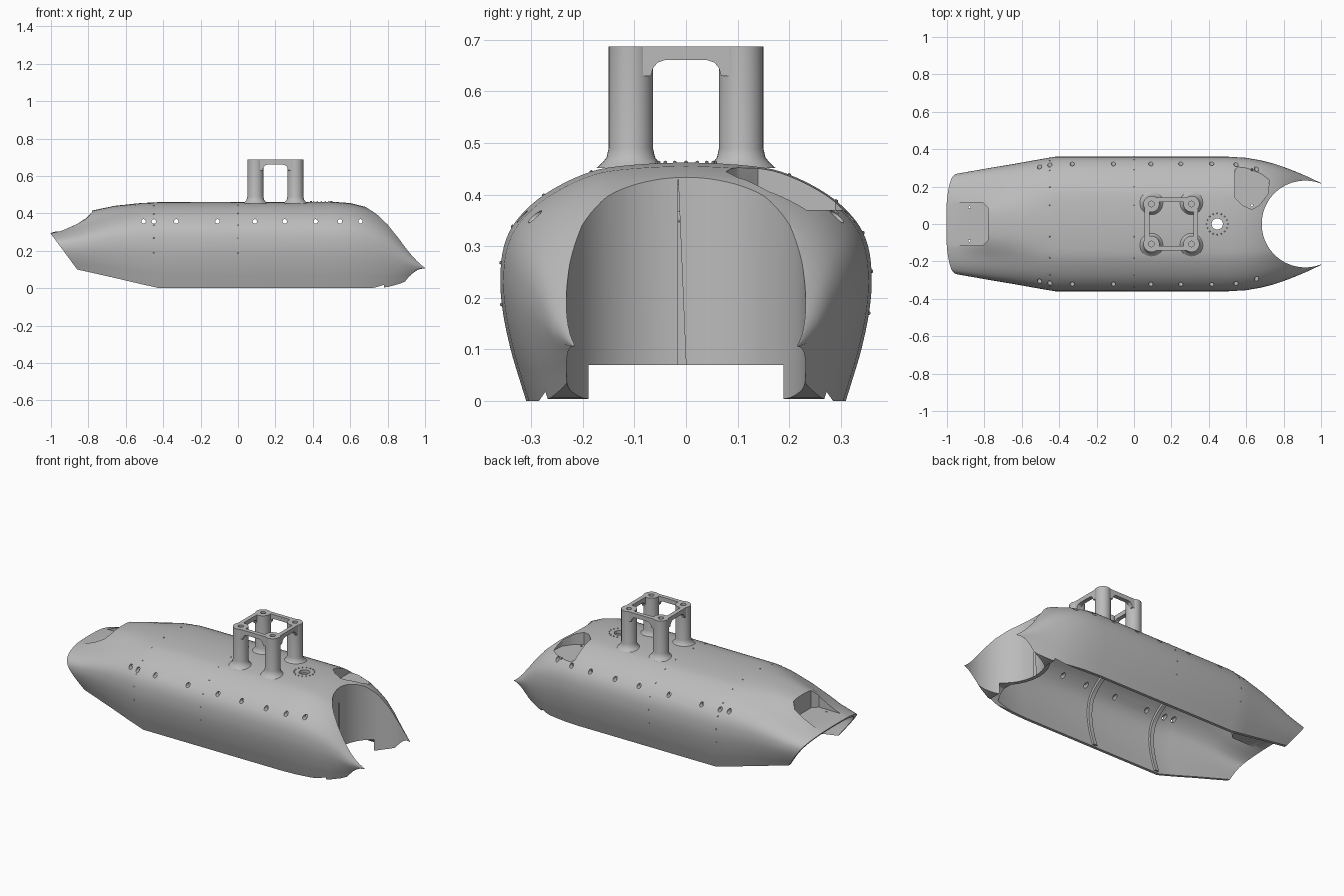
import bpy, bmesh, math
from mathutils import Vector, Matrix

if "Cube" in bpy.data.objects:
    bpy.data.objects.remove(bpy.data.objects["Cube"])

grey = bpy.data.materials.new("hull grey")
grey.use_nodes = True
grey.diffuse_color = (0.5, 0.5, 0.5, 1)
grey.node_tree.nodes["Principled BSDF"].inputs["Base Color"].default_value = (0.5, 0.5, 0.5, 1)


# ---- helpers ----
def finish(name, bm):
    bmesh.ops.recalc_face_normals(bm, faces=bm.faces)
    mesh = bpy.data.meshes.new(name)
    bm.to_mesh(mesh)
    bm.free()
    mesh.materials.append(grey)
    obj = bpy.data.objects.new(name, mesh)
    bpy.context.collection.objects.link(obj)
    return obj


def bridge_rings(name, rings):
    """Closed solid through rings of equal length."""
    bm = bmesh.new()
    loops = [[bm.verts.new(p) for p in ring] for ring in rings]
    n = len(loops[0])
    for a, b in zip(loops, loops[1:]):
        for i in range(n):
            j = (i + 1) % n
            bm.faces.new((a[i], a[j], b[j], b[i]))
    bm.faces.new(loops[0])
    bm.faces.new(loops[-1])
    return finish(name, bm)


def prism(name, outline, axis, lo, hi):
    """Extrude a 2D outline along x, y or z."""
    place = {"x": lambda p, t: (t, p[0], p[1]),
             "y": lambda p, t: (p[0], t, p[1]),
             "z": lambda p, t: (p[0], p[1], t)}[axis]
    return bridge_rings(name, [[place(p, t) for p in outline] for t in (lo, hi)])


def circle(cx, cy, r, n=24):
    return [(cx + r * math.cos(math.tau * i / n), cy + r * math.sin(math.tau * i / n))
            for i in range(n)]


def boolean(obj, tool, operation="DIFFERENCE"):
    mod = obj.modifiers.new("boolean", "BOOLEAN")
    mod.operation, mod.solver, mod.object = operation, "EXACT", tool
    bpy.context.view_layer.objects.active = obj
    bpy.ops.object.modifier_apply(modifier=mod.name)
    bpy.data.objects.remove(tool)


def smooth(obj, angle=30):
    bpy.ops.object.select_all(action="DESELECT")
    obj.select_set(True)
    bpy.context.view_layer.objects.active = obj
    bpy.ops.object.shade_smooth_by_angle(angle=math.radians(angle))


def spline(pts, steps=4):
    """Smooth curve through points, ending flat at the crown."""
    p = [Vector(q) for q in pts]
    p = [2 * p[0] - p[1]] + p + [Vector((-p[-2].x, p[-2].y))]
    out = []
    for i in range(1, len(p) - 2):
        a, b, c, d = p[i - 1:i + 3]
        for s in range(steps):
            t = s / steps
            out.append(b + (c - a) * t / 2 + (2 * a - 5 * b + 4 * c - d) * t * t / 2
                       + (3 * b - a - 3 * c + d) * t ** 3 / 2)
    return out + [p[-2]]


# ---- hull sections: x, half width, bottom, top, crown hump ----
STATIONS = [(-1.04, .25, .14, .285, 0), (-.94, .27, .118, .312, 0),
            (-.86, .284, .1, .335, .02), (-.78, .298, .082, .37, .045),
            (-.66, .318, .055, .415, .025), (-.52, .343, .022, .45, .005),
            (-.42, .36, 0, .46, 0), (.5, .36, 0, .462, 0), (.6, .354, 0, .455, 0),
            (.68, .34, 0, .435, 0), (.74, .325, 0, .408, 0), (.8, .305, .006, .372, 0),
            (.86, .282, .022, .31, 0), (.92, .257, .046, .228, 0), (1, .219, .098, .115, 0)]
HALF = spline([(.86, 0), (.9, .1), (.945, .22), (.985, .37), (1, .51), (.98, .65),
               (.91, .76), (.765, .865), (.555, .95), (.36, .985), (0, 1)])


def section(x, inset=0):
    s = STATIONS[0] if x < STATIONS[0][0] else STATIONS[-1]
    for a, b in zip(STATIONS, STATIONS[1:]):
        if a[0] <= x <= b[0]:
            t = (x - a[0]) / (b[0] - a[0])
            s = [u + (v - u) * t for u, v in zip(a, b)]
    _, w, low, top, hump = s
    pts = []
    for p in HALF:
        y = p.x * (w - inset)
        z = low + p.y * (top - inset - low) + hump * math.exp(-(y / .14) ** 4)
        pts.append((x, y, z))
    if inset:  # the inside runs out through the open bottom
        pts.insert(0, (x, pts[0][1], low - .1))
    return pts + [(x, -y, z) for _, y, z in reversed(pts[:-1])]


def loft(name, lo, hi, inset=0):
    xs = [lo] + [s[0] for s in STATIONS if lo < s[0] < hi] + [hi]
    return bridge_rings(name, [section(x, inset) for x in xs])


# ---- openings shared by the hull and its cavity ----
NOTCH = (.915, 0)


def tail_pocket(grow=0):
    x0, x1, y = -1.2, -.78 + grow, .115 + grow
    c = .03
    return prism("tail_pocket_cutter", [(x0, -y), (x1 - c, -y), (x1, c - y), (x1, y - c),
                                        (x1 - c, y), (x0, y)], "z", .303 - grow, .6)


def side_pocket(grow=0):
    pts = [(.54, .14), (.58, .1), (.63, .078), (.67, .1), (.715, .16), (.725, .24),
           (.70, .29), (.65, .31), (.56, .31), (.54, .29)]
    k = 1 + grow * 8
    return prism("side_pocket_cutter", [(.63 + (x - .63) * k, .2 + (y - .2) * k)
                                        for x, y in pts], "z", .37 - grow, .6)


# ---- cavity, leaving walls around the pockets and the notch ----
cavity = loft("cavity_cutter", -1.1, .72, .02)
boolean(cavity, prism("notch_wall", circle(*NOTCH, .255, 64), "z", -.3, .7))
boolean(cavity, tail_pocket(.015))
boolean(cavity, side_pocket(.015))

# ---- hull ----
hull = loft("hull_shell", -1.04, 1)
boolean(hull, cavity)
boolean(hull, prism("notch_cutter", circle(*NOTCH, .232, 96), "z", -.3, .7))
boolean(hull, prism("keel_cutter", [(-.285, -.1), (-.285, 0), (-.25, .05), (-.22, .07),
                                    (.22, .07), (.25, .05), (.285, 0), (.285, -.1)],
                    "x", .4, .78))
boolean(hull, prism("tail_cutter", [(-1.147, .49), (-1, .29), (-.82, .046), (-1.3, .046),
                                    (-1.3, .49)], "y", -.5, .5))
boolean(hull, tail_pocket())
boolean(hull, side_pocket())
boolean(hull, prism("crown_hole_cutter", circle(.445, 0, .03, 32), "z", .3, .6))
for x in (-.505, -.45, -.33, -.11, .09, .25, .415, .545, .655):
    boolean(hull, prism("bolt_hole_cutter", circle(x, .357, .012, 16), "y", -.5, .5))
for x, y, z in ((-.88, .09, .25), (-.88, -.09, .25), (.63, .29, .3), (.63, .1, .3)):
    boolean(hull, prism("pin_hole_cutter", circle(x, y, .006, 12), "z", z, .5))
smooth(hull)

# ---- joint ribs inside the shell ----
for name, x in (("middle_rib", .03), ("rear_rib", -.4)):
    rib = loft(name, x - .012, x + .012, .019)
    boolean(rib, loft("rib_cutter", x - .05, x + .05, .034))
    boolean(rib, prism("rib_trim", [(-1, -1), (1, -1), (1, .01), (-1, .01)], "x", x - .1, x + .1))
    smooth(rib)

# ---- rivets along the joints and around the crown hole ----
spots = [p for x in (0, -.45) for p in section(x)[12:-12:5]]
spots += [(x, y, .462) for x, y in circle(.445, 0, .057, 16)]
bm = bmesh.new()
for p in spots:
    bmesh.ops.create_icosphere(bm, subdivisions=1, radius=.004, matrix=Matrix.Translation(p))
finish("rivets", bm)

# ---- mast frame: four posts with flared feet, arched bars on top ----
MX, REACH, TOP = .2, .107, .687
LEG = [(.066, .452), (.055, .462), (.047, .472), (.043, .49), (.043, TOP),
       (.015, TOP), (.015, .65)]
for side_x in (-1, 1):
    for side_y in (-1, 1):
        cx, cy = MX + side_x * REACH, side_y * REACH
        post = bridge_rings("mast_post", [[(x, y, z) for x, y in circle(cx, cy, r, 32)]
                                          for r, z in LEG])
        smooth(post)

ARCH = [(-REACH, TOP), (REACH, TOP), (REACH, .63), (.068, .63), (.064, .645), (.055, .656),
        (.04, .661), (-.04, .661), (-.055, .656), (-.064, .645), (-.068, .63), (-REACH, .63)]
for side in (-1, 1):
    a, b = sorted((side * .118, side * .143))
    bars = [prism("mast_bar", [(MX + u, z) for u, z in ARCH], "y", a, b),
            prism("mast_bar", ARCH, "x", MX + a, MX + b)]
    # keep the post sockets open
    for bar in bars:
        for sx in (-1, 1):
            for sy in (-1, 1):
                boolean(bar, prism("socket_cutter", circle(MX + sx * REACH, sy * REACH, .015, 32),
                                   "z", .65, .8))
        smooth(bar)
